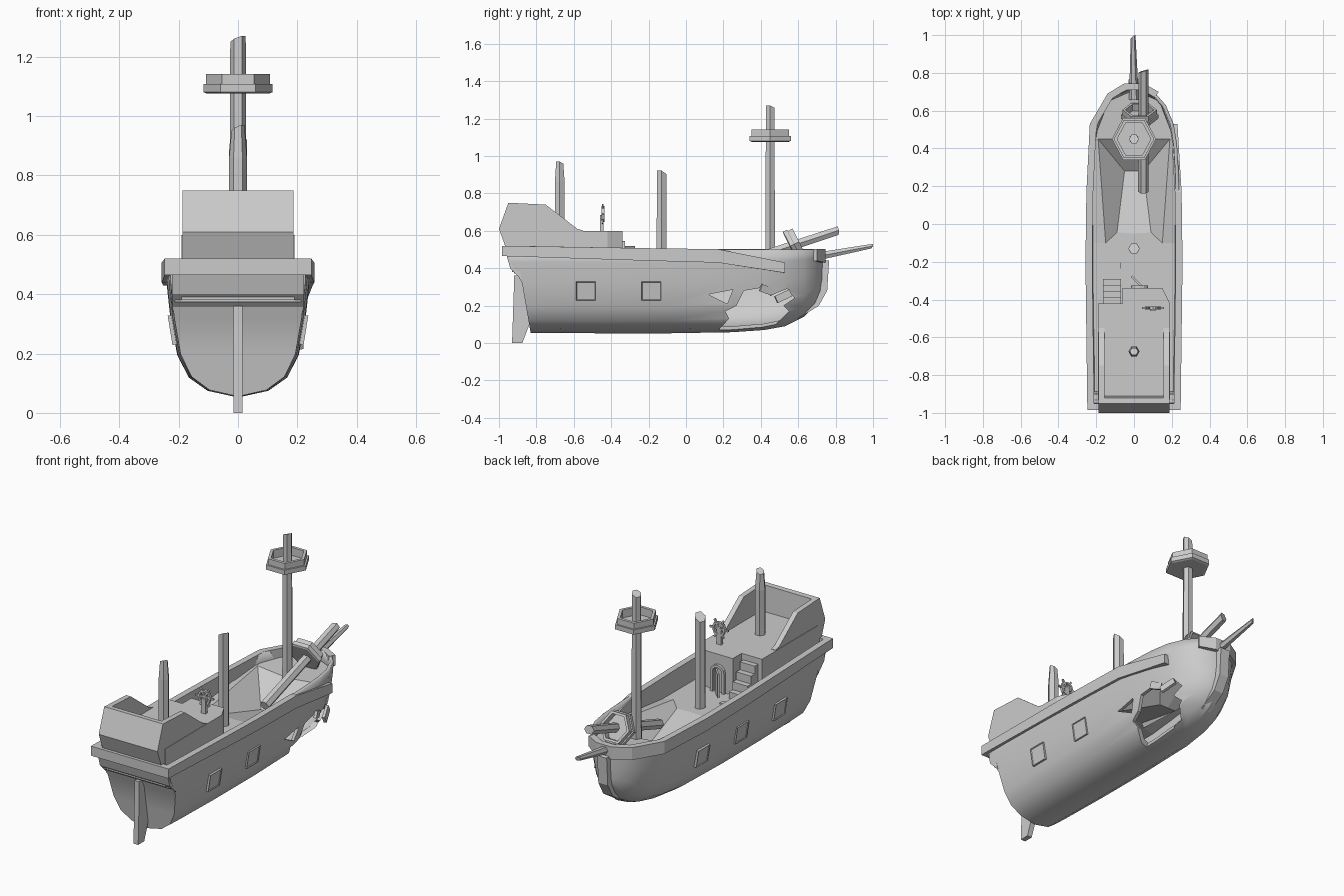
import bpy, bmesh
from math import cos, sin, pi, radians
from mathutils import Vector, Matrix

if "Cube" in bpy.data.objects:
    bpy.data.objects.remove(bpy.data.objects["Cube"])


def mesh(name, verts, faces, mat=None):
    bm = bmesh.new()
    vs = [bm.verts.new(v) for v in verts]
    for f in faces:
        bm.faces.new([vs[i] for i in f])
    bmesh.ops.remove_doubles(bm, verts=bm.verts, dist=1e-5)
    bmesh.ops.recalc_face_normals(bm, faces=bm.faces)
    if mat:
        bm.transform(mat)
    me = bpy.data.meshes.new(name)
    bm.to_mesh(me)
    bm.free()
    ob = bpy.data.objects.new(name, me)
    bpy.context.collection.objects.link(ob)
    return ob


def prism(name, pts, axis, lo, hi, mat=None):
    # extrude a 2D outline along x, y or z
    def put(p, d):
        return {'x': (d, p[0], p[1]), 'y': (p[0], d, p[1]), 'z': (p[0], p[1], d)}[axis]
    n = len(pts)
    verts = [put(p, lo) for p in pts] + [put(p, hi) for p in pts]
    faces = [list(range(n))[::-1], list(range(n, 2 * n))]
    faces += [(i, (i + 1) % n, n + (i + 1) % n, n + i) for i in range(n)]
    return mesh(name, verts, faces, mat)


def box(name, lo, hi, mat=None):
    return prism(name, [(lo[0], lo[1]), (hi[0], lo[1]), (hi[0], hi[1]), (lo[0], hi[1])],
                 'z', lo[2], hi[2], mat)


def lathe(name, prof, mat, n=6, slant=0):
    # n-sided turned part; slant tilts the last ring like a broken end
    verts, faces, m = [], [], len(prof)
    for j, (r, z) in enumerate(prof):
        for i in range(n):
            a = 2 * pi * i / n
            dz = slant * cos(a + .6) if j == m - 1 else 0
            verts.append((r * cos(a), r * sin(a), z + dz))
    for j in range(m - 1):
        for i in range(n):
            k = (i + 1) % n
            faces.append((j * n + i, j * n + k, j * n + n + k, j * n + n + i))
    faces += [tuple(range(n))[::-1], tuple(range((m - 1) * n, m * n))]
    return mesh(name, verts, faces, mat)


def aim(p0, p1):
    d = Vector(p1) - Vector(p0)
    rot = Vector((0, 0, 1)).rotation_difference(d).to_matrix().to_4x4()
    return Matrix.Translation(p0) @ rot, d.length


def beam(name, p0, p1, r0, r1, n=6, slant=0):
    m, length = aim(p0, p1)
    return lathe(name, [(r0, 0), (r1, length)], m, n, slant)


def lerp(table, t):
    for (a, va), (b, vb) in zip(table, table[1:]):
        if t <= b:
            return va + (vb - va) * max(0, t - a) / (b - a)
    return table[-1][1]


# hull: lofted sections (y, half width, keel height)
SECTION = [(0, 0), (.42, .05), (.68, .15), (.84, .32), (.935, .6), (.985, .85), (1, 1)]
STATIONS = [(-.9, .23, .055), (-.76, .236, .055), (-.45, .242, .052), (-.1, .244, .052),
            (.25, .238, .058), (.42, .228, .07), (.53, .21, .09), (.63, .168, .14),
            (.69, .115, .2), (.735, .02, .27)]
RAKE = [(.05, -.83), (.34, -.88), (.40, -.93), (.47, -.95)]
verts, faces, m = [], [], 2 * len(SECTION) - 1
for s, (y, w, k) in enumerate(STATIONS):
    p = 1 + max(0, y - .3) * 1.3
    half = [(w * u ** p, k + (.5 - k) * v) for u, v in SECTION]
    for x, z in [(-x, z) for x, z in half[:0:-1]] + half:
        verts.append((x, lerp(RAKE, z) if s == 0 else y, z))
for s in range(len(STATIONS) - 1):
    faces += [(s * m + i, s * m + i + 1, s * m + m + i + 1, s * m + m + i) for i in range(m - 1)]
last = (len(STATIONS) - 1) * m
for i in range(m // 2):
    for o in (0, last):
        q = [o + i, o + i + 1, o + m - 2 - i, o + m - 1 - i]
        faces.append(q if q[1] != q[2] else [q[0], q[1], q[3]])
hull = mesh("hull", verts, faces)
if hull.data.polygons[4].normal.x > 0:
    hull.data.flip_normals()
bpy.context.view_layer.objects.active = hull
hull.select_set(True)
bpy.ops.object.shade_smooth_by_angle(angle=radians(32))
sol = hull.modifiers.new("shell", 'SOLIDIFY')
sol.thickness, sol.offset = .018, -1
bpy.ops.object.modifier_apply(modifier="shell")

# ragged wreck holes in the right side
HOLES = [[(.17, .065), (.23, .13), (.21, .17), (.27, .2), (.31, .28), (.43, .3), (.45, .25), (.49, .27),
          (.54, .29), (.58, .24), (.52, .2), (.55, .17), (.48, .1), (.36, .075)],
         [(.12, .26), (.25, .285), (.22, .21)]]
for h in HOLES:
    cut = prism("hole_cutter", h, 'x', .06, .4)
    cut.hide_render = True
    mod = hull.modifiers.new("hole", 'BOOLEAN')
    mod.operation, mod.solver, mod.object = 'DIFFERENCE', 'EXACT', cut
    bpy.ops.object.modifier_apply(modifier="hole")
    bpy.data.objects.remove(cut)

# splintered planks around the hole
for x, y, z, a, size in [(.197, .52, .25, 25, .045), (.203, .43, .285, -20, .035)]:
    mt = Matrix.Translation((x, y, z)) @ Matrix.Rotation(radians(a), 4, 'X') @ Matrix.Rotation(.35, 4, 'Z')
    box("broken_plank", (-.008, -size, -.02), (.008, size, .02), mt)

# deck with the sunken, broken section ahead of the middle mast
half = [(0, -.05, .385), (.09, -.045, .385), (.15, -.1, .40), (.226, -.1, .385), (.224, -.5, .385),
        (.212, -.92, .385), (0, -.92, .385), (0, .28, .3), (.05, .28, .3), (.19, .45, .45),
        (.212, .45, .45), (0, .45, .43), (.135, .65, .45), (0, .71, .45)]
hf = [(0, 6, 5, 4, 3, 2, 1), (0, 1, 8, 7), (1, 2, 9, 8), (2, 3, 10, 9), (7, 8, 9, 11), (11, 9, 10, 12, 13)]
n = len(half)
deck = mesh("deck", half + [(-x, y, z) for x, y, z in half], hf + [[i + n for i in f[::-1]] for f in hf])
sol = deck.modifiers.new("thickness", 'SOLIDIFY')
sol.thickness = .012


# rail: swept band (x, y, bottom, top), broken off on the right bow
def rail(name, path, thick):
    verts, faces = [], []
    for i, (x, y, z0, z1) in enumerate(path):
        a, b = path[max(i - 1, 0)], path[min(i + 1, len(path) - 1)]
        d = Vector((b[0] - a[0], b[1] - a[1])).normalized()
        nx, ny = d.y * thick, -d.x * thick
        if abs(x) > .24 and y < -.9:                      # square stern corners
            nx, ny = -thick * x / abs(x), thick
        verts += [(x, y, z0), (x, y, z1), (x + nx, y + ny, z1), (x + nx, y + ny, z0)]
        if i:
            o = 4 * i
            faces += [(o - 4 + j, o - 4 + (j + 1) % 4, o + (j + 1) % 4, o + j) for j in range(4)]
    e = len(verts)
    return mesh(name, verts, faces + [(0, 1, 2, 3), (e - 1, e - 2, e - 3, e - 4)])


left = [(-.247, -.985, .465, .52), (-.257, -.2, .44, .507), (-.252, .17, .43, .502), (-.234, .53, .43, .502),
        (-.14, .69, .43, .502), (-.05, .745, .43, .502), (.05, .745, .43, .502), (.13, .7, .44, .502)]
right = [(.23, .53, .375, .43), (.252, .17, .43, .502), (.257, -.2, .44, .507), (.247, -.985, .465, .52)]
rail("rail", [(x, y, a, b) for x, y, a, b in right + left], .036)
prism("stern_ledge", [(-.88, .34), (-.94, .40), (-.96, .47), (-.9, .47)], 'x', -.222, .222)

# stem, bowsprit and rudder
prism("stem", [(.6, .13), (.71, .2), (.755, .28), (.765, .44), (.7, .45), (.68, .3), (.6, .16)], 'x', -.03, .03)
beam("bowsprit", (0, .66, .455), (-.005, .99, .517), .026, .013, 6, .012)
prism("rudder", [(-.93, 0), (-.875, 0), (-.83, .12), (-.875, .36), (-.92, .36), (-.92, .3)], 'x', -.015, .015)

# stern cabin, bulwarks and back panel
prism("stern_cabin", [(-.19, -.93), (.19, -.93), (.19, -.42), (.15, -.34), (-.06, -.34), (-.06, -.42),
                      (-.19, -.42)], 'z', .38, .6)
for s in (-1, 1):
    prism("bulwark", [(-.96, .5), (-1, .61), (-.95, .75), (-.75, .74), (-.58, .61), (-.55, .602), (-.55, .5)],
          'x', .157 * s, .187 * s)
prism("back_panel", [(-.96, .5), (-1, .61), (-.95, .75), (-.92, .748), (-.91, .59), (-.91, .5)], 'x', -.158, .158)

# stairs, hatch and arched doorway with open door
for i in range(4):
    box("stair", (-.165, -.425, .38), (-.07, -.39 + .033 * i, .565 - .045 * i))
box("hatch", (-.165, -.235, .38), (-.07, -.205, .4))
arc = [(cos(pi * i / 6), sin(pi * i / 6)) for i in range(7)]
frame = [(.045, .38)] + [(.045 * c, .5 + .045 * s) for c, s in arc] + [(-.045, .38), (-.03, .38)]
frame += [(.03 * c, .5 + .03 * s) for c, s in arc[::-1]] + [(.03, .38)]
prism("door_frame", [(x + .03, z) for x, z in frame], 'y', -.345, -.325)
box("door", (0, -.005, .385), (.075, .005, .52),
    Matrix.Translation((0.04, -.33, 0)) @ Matrix.Rotation(radians(135), 4, 'Z'))

# steering wheel
box("wheel_post", (.085, -.46, .6), (.115, -.44, .685))
wheel = Matrix.Translation((.1, -.445, .69)) @ Matrix.Rotation(pi / 2, 4, 'X')
ring = [(.042, -.008), (.042, .008), (.03, .008), (.03, -.008)]
rv = [(r * cos(pi * i / 4), r * sin(pi * i / 4), z) for i in range(8) for r, z in ring]
mesh("wheel_rim", rv, [(4 * i + j, 4 * i + (j + 1) % 4, (4 * i + 4) % 32 + (j + 1) % 4, (4 * i + 4) % 32 + j)
                       for i in range(8) for j in range(4)], wheel)
for i in range(3):
    box("wheel_spoke", (-.058, -.005, -.005), (.058, .005, .005), wheel @ Matrix.Rotation(pi * i / 3, 4, 'Z'))

# masts, the last one fallen over the bow
beam("front_mast", (0, .45, .3), (0, .45, 1.26), .031, .026, 6, .012)
beam("middle_mast", (0, -.13, .38), (0, -.13, .905), .031, .03, 6, .02)
lathe("rear_mast", [(.03, 0), (.03, .26), (.022, .36)], Matrix.Translation((0, -.675, .6)), 6, .012)
F0, F1 = (.05, .17, .39), (.05, .81, .6)
beam("fallen_mast", F0, F1, .028, .026, 6, .01)

# crow's nests
NEST = [(0, 0), (.105, 0), (.117, .005), (.117, .032), (.107, .032), (.107, .066), (.089, .066), (.089, .02), (0, .02)]
lathe("lookout", NEST, Matrix.Translation((0, .45, 1.076)) @ Matrix.Scale(1.09, 4, (0, 1, 0)))
fm, fl = aim(F0, F1)
lathe("fallen_lookout", NEST, fm @ Matrix.Translation((-.02, 0, .405)) @ Matrix.Rotation(.15, 4, 'X')
      @ Matrix.Scale(.85, 4))

# gun ports: framed lids with a sunken middle
for s, y in [(1, -.535), (1, -.185), (-1, -.535), (-1, -.185), (-1, .17)]:
    mt = Matrix.Translation((s * .217, y, .28)) @ Matrix.Rotation(s * .16, 4, 'Y')
    ob = box("gun_port", (-.012, -.052, -.05), (.012, .052, .05), mt)
    bm = bmesh.new()
    bm.from_mesh(ob.data)
    f = max(bm.faces, key=lambda f: f.normal.x * s)
    bmesh.ops.inset_individual(bm, faces=[f], thickness=.006, depth=-.004)
    bm.to_mesh(ob.data)
    bm.free()
